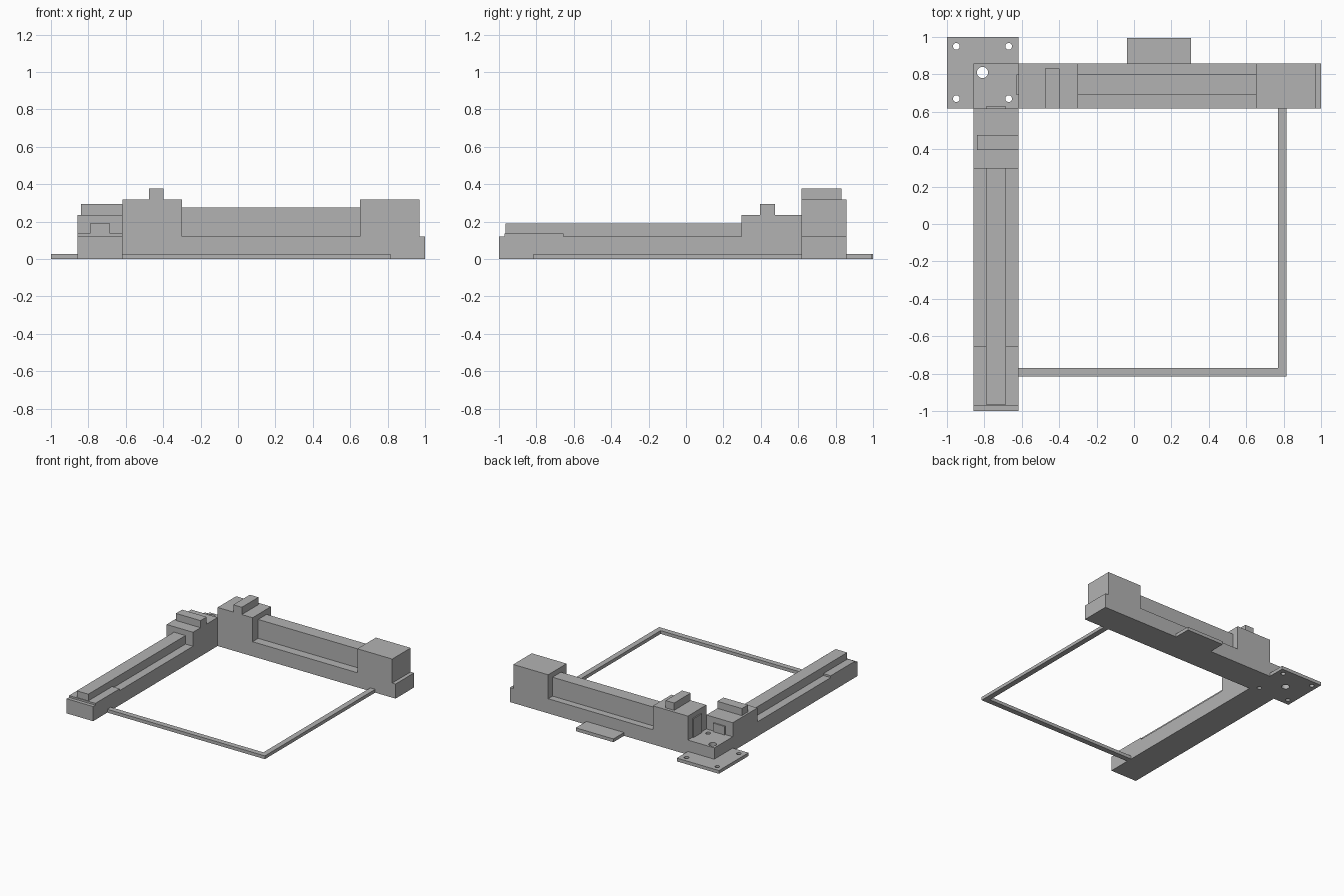
import bpy
import bmesh

if "Cube" in bpy.data.objects:
    bpy.data.objects.remove(bpy.data.objects["Cube"], do_unlink=True)

grey = bpy.data.materials.new("machine grey")
grey.use_nodes = True
colour = (0.45, 0.45, 0.45, 1)
grey.diffuse_color = colour
grey.node_tree.nodes["Principled BSDF"].inputs["Base Color"].default_value = colour


def prism(name, outline, z0, z1):
    """Extrude a flat outline from z0 up to z1."""
    bm = bmesh.new()
    face = bm.faces.new([bm.verts.new((x, y, z0)) for x, y in outline])
    top = bmesh.ops.extrude_face_region(bm, geom=[face])["geom"]
    moved = [v for v in top if isinstance(v, bmesh.types.BMVert)]
    bmesh.ops.translate(bm, verts=moved, vec=(0, 0, z1 - z0))
    bmesh.ops.recalc_face_normals(bm, faces=bm.faces)
    mesh = bpy.data.meshes.new(name)
    bm.to_mesh(mesh)
    bm.free()
    mesh.materials.append(grey)
    obj = bpy.data.objects.new(name, mesh)
    bpy.context.collection.objects.link(obj)
    return obj


def box(name, x0, x1, y0, y1, z0, z1):
    return prism(name, [(x0, y0), (x1, y0), (x1, y1), (x0, y1)], z0, z1)


def drill(obj, x, y, radius):
    """Cut a vertical through hole."""
    bpy.ops.mesh.primitive_cylinder_add(vertices=24, radius=radius, depth=1, location=(x, y, 0))
    cutter = bpy.context.object
    cutter.hide_render = True
    mod = obj.modifiers.new("hole", 'BOOLEAN')
    mod.operation = 'DIFFERENCE'
    mod.solver = 'EXACT'
    mod.object = cutter
    bpy.context.view_layer.objects.active = obj
    bpy.ops.object.modifier_apply(modifier=mod.name)
    bpy.data.objects.remove(cutter, do_unlink=True)


L, IN, BACK, BED = -0.857, -0.617, 0.857, 0.12

# L-shaped base under both axes
base = prism("base_beams", [(L, -1), (IN, -1), (IN, 0.617), (1, 0.617), (1, BACK), (L, BACK)], 0, BED)
drill(base, -0.67, 0.67, 0.018)
drill(base, -0.81, 0.81, 0.03)

# Corner mounting plate wrapping the base
plate = prism("corner_plate", [(-1, 0.617), (L, 0.617), (L, BACK), (IN, BACK), (IN, 1), (-1, 1)], 0, 0.027)
for x, y in ((-0.95, 0.67), (-0.95, 0.95), (-0.67, 0.95)):
    drill(plate, x, y, 0.018)

# Rear tab and thin work area frame
box("rear_tab", -0.037, 0.305, BACK, 0.995, 0, 0.027)
prism("work_area_frame", [(IN, -0.815), (0.815, -0.815), (0.815, 0.617), (0.77, 0.617),
                          (0.77, -0.77), (IN, -0.77)], 0, 0.027)

# Side axis: end plate, rail, carriage and its ridge
box("side_end_plate", L, IN, -0.97, -0.655, BED, 0.135)
box("side_rail", -0.79, -0.685, -0.965, 0.627, BED, 0.19)
box("side_carriage", L, IN, 0.297, 0.617, BED, 0.235)
box("side_carriage_ridge", -0.84, IN, 0.395, 0.475, 0.235, 0.293)

# Rear axis: rail, carriage with ridge, end housing
box("rear_rail", -0.627, 0.66, 0.69, 0.80, BED, 0.275)
box("rear_carriage", IN, -0.3, 0.617, BACK, BED, 0.317)
box("rear_carriage_ridge", -0.475, -0.397, 0.617, 0.832, 0.317, 0.377)
box("rear_end_housing", 0.653, 0.97, 0.617, BACK, BED, 0.317)
